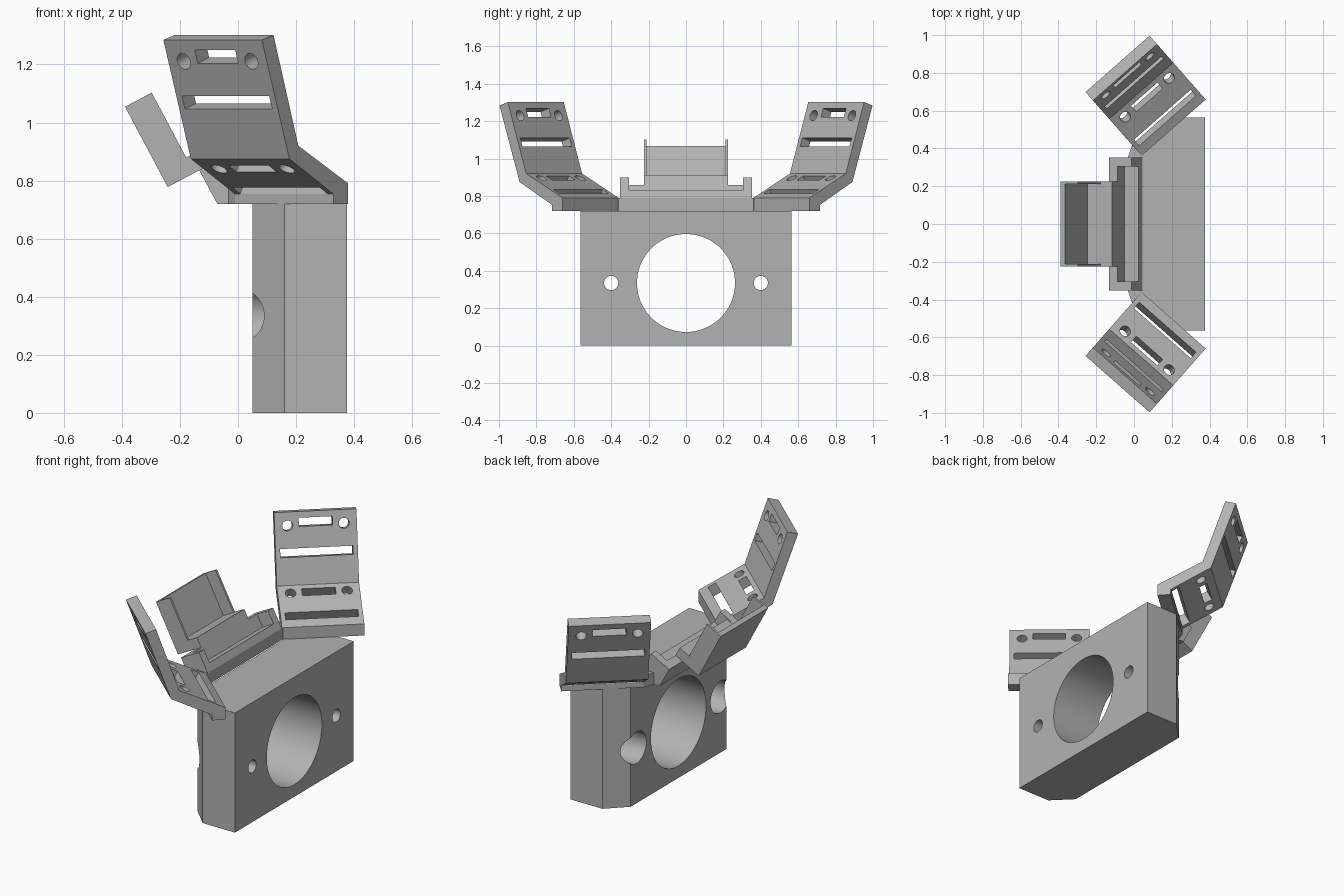
import bpy, bmesh
from math import radians, atan2, cos, sin, pi
from mathutils import Matrix, Vector

if "Cube" in bpy.data.objects:
    bpy.data.objects.remove(bpy.data.objects["Cube"])

grey = bpy.data.materials.new("plain grey")
grey.use_nodes = True
grey.diffuse_color = (0.45, 0.45, 0.45, 1)
grey.node_tree.nodes["Principled BSDF"].inputs["Base Color"].default_value = grey.diffuse_color


def make(name, bm):
    bmesh.ops.recalc_face_normals(bm, faces=bm.faces)
    mesh = bpy.data.meshes.new(name)
    bm.to_mesh(mesh)
    bm.free()
    obj = bpy.data.objects.new(name, mesh)
    bpy.context.collection.objects.link(obj)
    mesh.materials.append(grey)
    return obj


def prism(name, points, start, end, axis="Y"):
    """Extrude a flat outline along Y (points are x, z) or Z (points are x, y)."""
    bm = bmesh.new()
    verts = [bm.verts.new((a, start, b) if axis == "Y" else (a, b, start)) for a, b in points]
    face = bm.faces.new(verts)
    new = bmesh.ops.extrude_face_region(bm, geom=[face])["geom"]
    shift = Vector((0, end - start, 0) if axis == "Y" else (0, 0, end - start))
    bmesh.ops.translate(bm, vec=shift, verts=[v for v in new if isinstance(v, bmesh.types.BMVert)])
    return make(name, bm)


def cylinder(radius, depth, matrix, sides):
    bm = bmesh.new()
    bmesh.ops.create_cone(bm, cap_ends=True, segments=sides, radius1=radius,
                          radius2=radius, depth=depth, matrix=matrix)
    return make("cutter", bm)


def box(size, matrix):
    bm = bmesh.new()
    bmesh.ops.create_cube(bm, size=1, matrix=matrix @ Matrix.Diagonal((*size, 1)))
    return make("cutter", bm)


def activate(obj):
    bpy.ops.object.select_all(action="DESELECT")
    obj.select_set(True)
    bpy.context.view_layer.objects.active = obj


def cut(obj, cutters):
    for cutter in cutters:
        cutter.hide_render = True
        mod = obj.modifiers.new("cut", "BOOLEAN")
        mod.operation, mod.solver, mod.object = "DIFFERENCE", "EXACT", cutter
        activate(obj)
        bpy.ops.object.modifier_apply(modifier=mod.name)
        bpy.data.objects.remove(cutter)
    activate(obj)
    bpy.ops.object.shade_smooth_by_angle(angle=radians(30))


# Body block with chamfered rear corners, main bore and counterbored screw holes
body = prism("body_block", [(0.375, -0.565), (0.375, 0.565), (0.16, 0.565), (0.05, 0.455),
                            (0.05, -0.455), (0.16, -0.565)], 0, 0.72, "Z")


def along_x(x, y):
    return Matrix.Translation((x, y, 0.335)) @ Matrix.Rotation(pi / 2, 4, "Y")


bores = [cylinder(0.262, 1, along_x(0.2, 0), 96)]
for y in (-0.4, 0.4):
    bores += [cylinder(0.038, 1, along_x(0.2, y), 32), cylinder(0.095, 0.4, along_x(0.03, y), 48)]
cut(body, bores)


# Side arms: bent plates with slots and screw holes, local X points outward
def plate_cutters(fold, angle, slot, holes, window):
    def at(length, t):
        spot = (fold[0] + length * cos(angle), t, fold[1] + length * sin(angle))
        return Matrix.Translation(spot) @ Matrix.Rotation(-angle, 4, "Y")
    result = [box((0.048, 0.4, 0.18), at(slot, 0)), box((0.048, 0.185, 0.18), at(window, 0))]
    return result + [cylinder(0.029, 0.18, at(holes, t), 32) for t in (-0.155, 0.155)]


low, fold, top = (0, 0.79), (0.26, 0.92), (0.39, 1.302)
for name, side in (("right_arm", -1), ("left_arm", 1)):
    arm = prism(name, [(0, 0.72), low, fold, top, (0.45, 1.284), (0.307, 0.875),
                       (0.076, 0.753), (0.076, 0.72)], -0.226, 0.226)
    lower = atan2(fold[1] - low[1], fold[0] - low[0])
    upper = atan2(top[1] - fold[1], top[0] - fold[0])
    cut(arm, plate_cutters(low, lower, 0.078, 0.237, 0.24)
        + plate_cutters(fold, upper, 0.178, 0.328, 0.345))
    arm.location = (0.21, side * 0.51, 0)
    arm.rotation_euler.z = side * atan2(0.75, -0.66)
    # Wedge joining the arm to the centre cradle
    prism(name + "_wedge", [(0.045, side * 0.345), (-0.035, side * 0.345),
                            (-0.01, side * 0.418), (0.045, side * 0.362)], 0.72, 0.79, "Z")


# Centre cradle, laid out along (p) and across (q) a tilted slab
def tilt(p, q):
    return (0.045 - 0.47 * p + 0.883 * q, 0.79 + 0.883 * p + 0.47 * q)


def slab(name, p0, p1, q0, q1, y0, y1):
    return prism(name, [tilt(p0, q0), tilt(p1, q0), tilt(p1, q1), tilt(p0, q1)], y0, y1)


SLOT, BACK, OUTER, FLOOR, LIP = -0.084, -0.136, -0.259, -0.231, -0.155
prism("cradle_base", [(0.045, 0.72), (0.045, 0.79), tilt(0.045, 0), tilt(0.045, BACK),
                      (-0.071, 0.72)], -0.352, 0.352)
slab("cradle_back_wall", 0.045, 0.124, BACK, SLOT, -0.352, 0.352)
slab("channel_block", 0.124, 0.184, OUTER, SLOT, -0.225, 0.225)
slab("channel_floor", 0.184, 0.437, OUTER, FLOOR, -0.225, 0.225)
for name, side in (("right", -1), ("left", 1)):
    slab(name + "_cradle_post", 0.045, 0.124, SLOT, 0, side * 0.305, side * 0.352)
    slab(name + "_channel_lip", 0.184, 0.437, FLOOR, LIP, side * 0.212, side * 0.225)
